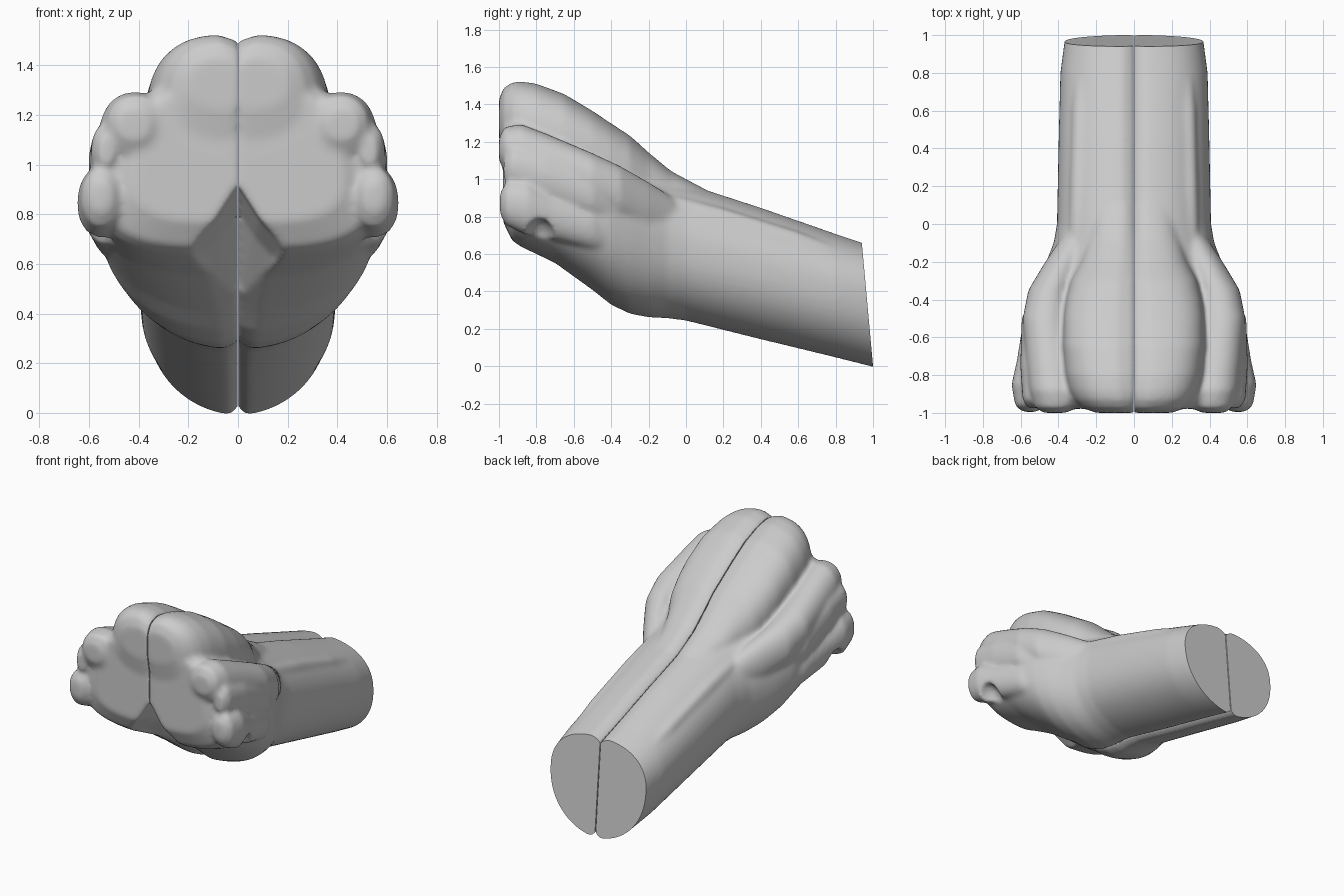
import bpy, bmesh, math
from mathutils import Vector, Matrix

grey = bpy.data.materials.new("warm_grey")
grey.diffuse_color = (0.6, 0.6, 0.6, 1)
N = 32
SEAM = 0.003


def power(v, e):
    return math.copysign(abs(v) ** e, v)


def loft(bm, rings):
    """Skin a list of closed rings and cap both ends."""
    loops = [[bm.verts.new(p) for p in ring] for ring in rings]
    for a, b in zip(loops, loops[1:]):
        for i in range(len(a)):
            j = (i + 1) % len(a)
            bm.faces.new((a[i], a[j], b[j], b[i]))
    bm.faces.new(loops[0][::-1])
    bm.faces.new(loops[-1])


def half_ring(y, w, zb, zt, zw, e_low, e_top, e_z=0.9):
    """D-shaped section: flat wall beside the seam, rounded seam corners."""
    ring = [(-0.01, y, zt - 0.05), (0.008, y, zt - 0.025)]
    for i in range(1, N):
        t = math.pi * i / N
        c = power(math.cos(t), e_z)
        e = e_top if c > 0 else e_low
        z = zw + c * ((zt - zw) if c > 0 else (zw - zb))
        ring.append((max(w * math.sin(t) ** e, 0.03), y, z))
    return ring + [(0.008, y, zb + 0.025), (-0.01, y, zb + 0.05)]


def toe_ring(y, cx, rx, zt, zb):
    ring = []
    for i in range(N):
        t = 2 * math.pi * i / N
        ring.append((cx + rx * power(math.cos(t), 0.95), y,
                     (zt + zb) / 2 + (zt - zb) / 2 * power(math.sin(t), 0.95)))
    return ring


def make(name, bm):
    bmesh.ops.recalc_face_normals(bm, faces=bm.faces[:])
    me = bpy.data.meshes.new(name)
    bm.to_mesh(me)
    bm.free()
    ob = bpy.data.objects.new(name, me)
    bpy.context.collection.objects.link(ob)
    me.materials.append(grey)
    return ob


bm = bmesh.new()
# forearm and palm: y, width, bottom, top, widest height, lower and upper roundness
loft(bm, [half_ring(*s) for s in [
    (-0.978, 0.42, 0.77, 1.36, 0.92, 0.5, 0.85),
    (-0.93, 0.54, 0.67, 1.38, 0.88, 0.5, 0.85),
    (-0.88, 0.575, 0.635, 1.37, 0.87, 0.55, 0.85),
    (-0.70, 0.585, 0.55, 1.27, 0.85, 0.7, 0.85),
    (-0.50, 0.57, 0.405, 1.18, 0.80, 0.85, 0.85),
    (-0.40, 0.55, 0.325, 1.12, 0.76, 0.9, 0.85),
    (-0.30, 0.51, 0.277, 1.08, 0.72, 0.9, 0.85),
    (-0.20, 0.465, 0.258, 1.04, 0.68, 0.9, 0.85),
    (-0.10, 0.425, 0.253, 1.01, 0.65, 0.95, 0.85),
    (0.0, 0.408, 0.24, 0.98, 0.62, 1.0, 0.8),
    (0.4, 0.40, 0.14, 0.85, 0.52, 1.05, 0.8),
    (0.8, 0.39, 0.043, 0.71, 0.42, 1.05, 0.8),
    (0.95, 0.37, 0.005, 0.66, 0.39, 1.05, 0.8),
    (1.1, 0.345, -0.033, 0.61, 0.35, 1.05, 0.8)]])
# inner toe, lying against the seam
loft(bm, [half_ring(*s, 0.85, 0.62, 0.78) for s in [
    (-1.0, 0.20, 1.22, 1.43, 1.32), (-0.975, 0.27, 1.08, 1.49, 1.26),
    (-0.93, 0.32, 1.0, 1.52, 1.22), (-0.88, 0.347, 0.98, 1.525, 1.2),
    (-0.8, 0.364, 0.98, 1.513, 1.2),
    (-0.65, 0.376, 0.95, 1.457, 1.18), (-0.5, 0.372, 0.9, 1.367, 1.12),
    (-0.4, 0.36, 0.85, 1.30, 1.06), (-0.3, 0.335, 0.8, 1.235, 1.0),
    (-0.2, 0.285, 0.75, 1.145, 0.93), (-0.08, 0.25, 0.7, 1.045, 0.87),
    (0.1, 0.22, 0.65, 0.95, 0.8)]])
# middle and outer toes: y, centre x, half width, top, bottom
for toe in (
    [(-1.0, 0.42, 0.06, 1.22, 1.1), (-0.97, 0.41, 0.115, 1.28, 1.04),
     (-0.88, 0.415, 0.14, 1.295, 0.98), (-0.75, 0.435, 0.135, 1.245, 0.92),
     (-0.5, 0.465, 0.125, 1.14, 0.85), (-0.35, 0.45, 0.11, 1.07, 0.78),
     (-0.2, 0.38, 0.09, 0.985, 0.72), (-0.05, 0.30, 0.07, 0.89, 0.68)],
    [(-0.975, 0.53, 0.03, 1.11, 1.0), (-0.93, 0.53, 0.06, 1.17, 0.95),
     (-0.75, 0.54, 0.062, 1.13, 0.88), (-0.5, 0.535, 0.06, 1.02, 0.8),
     (-0.2, 0.40, 0.06, 0.86, 0.65)],
    [(-0.995, 0.55, 0.04, 0.93, 0.81), (-0.96, 0.55, 0.08, 0.985, 0.75),
     (-0.85, 0.555, 0.094, 0.99, 0.7), (-0.72, 0.53, 0.09, 0.93, 0.68),
     (-0.5, 0.495, 0.09, 0.86, 0.62), (-0.3, 0.41, 0.08, 0.78, 0.55),
     (-0.1, 0.32, 0.07, 0.7, 0.5)],
    # low tendon ridge along the forearm
    [(-0.2, 0.29, 0.06, 0.95, 0.8), (0.2, 0.29, 0.05, 0.845, 0.72),
     (0.6, 0.28, 0.05, 0.72, 0.6), (1.0, 0.25, 0.05, 0.565, 0.47)]):
    loft(bm, [toe_ring(*s) for s in toe])
paw = make("paw", bm)

# notch at the centre of the sole, and the hollow under the outer toe
bm = bmesh.new()
edge = [(0.0, 0.92), (0.09, 0.78), (0.2, 0.66), (0.16, 0.52), (0.0, 0.42)]
edge += [(-x, z) for x, z in edge[-2:0:-1]]
loft(bm, [[(x * k, y, c + (z - 0.54) * k) for x, z in edge]
          for y, k, c in ((-1.1, 1.05, 0.54), (-0.93, 0.97, 0.54),
                          (-0.8, 0.75, 0.53), (-0.58, 0.25, 0.43))])
place = Matrix.Translation((0.61, -0.78, 0.65)) @ Matrix.Diagonal((0.11, 0.085, 0.14, 1))
bmesh.ops.create_uvsphere(bm, u_segments=32, v_segments=20, radius=1, matrix=place)
hollows = make("hollow_cutter", bm)
hollows.hide_render = True

# fuse the parts into one soft skin
for name, kind in (("fuse", "REMESH"), ("hollow", "BOOLEAN"),
                   ("refuse", "REMESH"), ("soften", "SMOOTH")):
    m = paw.modifiers.new(name, kind)
    if kind == "REMESH":
        m.mode = "VOXEL"
        m.voxel_size = 0.012
    elif kind == "BOOLEAN":
        m.operation = "DIFFERENCE"
        m.object = hollows
    else:
        m.factor = 0.5
        m.iterations = 12
fused = bpy.data.meshes.new_from_object(
    paw.evaluated_get(bpy.context.evaluated_depsgraph_get()))
paw.modifiers.clear()
bpy.data.objects.remove(hollows)

# slice the rear end and the seam wall flat
bm = bmesh.new()
bm.from_mesh(fused)
for co, no in (((0, 0.97, 0.33), (0, 0.66, 0.06)), ((SEAM, 0, 0), (-1, 0, 0))):
    cut = bmesh.ops.bisect_plane(
        bm, geom=bm.verts[:] + bm.edges[:] + bm.faces[:], clear_outer=True,
        plane_co=Vector(co), plane_no=Vector(no))
    rim = [e for e in cut["geom_cut"] if isinstance(e, bmesh.types.BMEdge)]
    bmesh.ops.holes_fill(bm, edges=rim, sides=0)
bmesh.ops.recalc_face_normals(bm, faces=bm.faces[:])
bm.to_mesh(fused)
bm.free()
paw.data = fused
fused.materials.clear()
fused.materials.append(grey)

# second half across the seam
m = paw.modifiers.new("mirror", "MIRROR")
m.use_mirror_merge = False
bpy.context.view_layer.objects.active = paw
paw.select_set(True)
bpy.ops.object.shade_smooth_by_angle(angle=math.radians(40))
